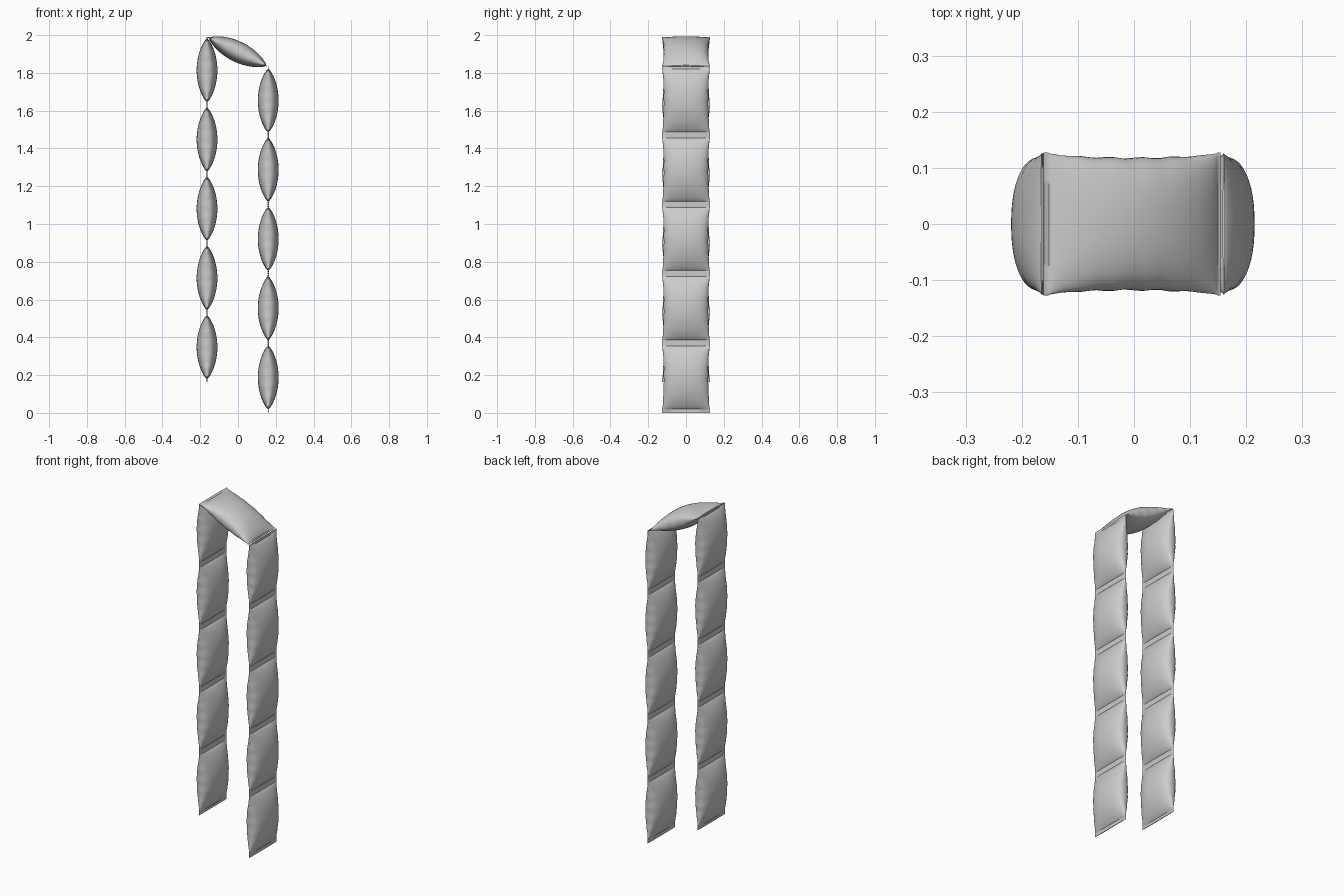
import bpy, bmesh, math
from mathutils import Matrix, Vector

if "Cube" in bpy.data.objects:
    bpy.data.objects.remove(bpy.data.objects["Cube"])

foil = bpy.data.materials.new("grey foil")
foil.diffuse_color = (0.6, 0.6, 0.6, 1)
foil.use_nodes = True
foil.node_tree.nodes["Principled BSDF"].inputs["Base Color"].default_value = foil.diffuse_color

BODY, SEAL, PITCH = 0.335, 0.0315, 0.3665   # filled length, flat seal, repeat
HALF_T, HALF_W, SIDES, STEPS = 0.055, 0.127, 48, 28


def profile(z0, count, low, high):
    """List of (z, half thickness, half width) along a chain of sachets."""
    rows = [(z0 - low, 0.002, HALF_W)]
    for i in range(count):
        for k in range(STEPS + 1):
            t = -math.cos(math.pi * k / STEPS)
            bulge = max(0.0, 1 - t * t)
            # side edges draw in where the sachet is filled, with small puckers
            w = HALF_W - 0.009 * bulge ** 0.6 + 0.0015 * bulge * math.sin(17 * t)
            rows.append((z0 + i * PITCH + BODY * (t + 1) / 2,
                         0.002 + (HALF_T - 0.002) * bulge ** 0.8, w))
        # crimped seal between sachets
        if i < count - 1:
            top = z0 + i * PITCH + BODY
            for k in range(1, 6):
                rows.append((top + SEAL * k / 6, 0.0035 if k % 2 else 0.002, HALF_W))
    rows.append((rows[-1][0] + high, 0.002, HALF_W))
    return rows


def sachets(name, rows, matrix):
    bm = bmesh.new()
    rings = []
    for z, h, w in rows:
        ring = []
        for k in range(SIDES):
            a = 2 * math.pi * k / SIDES
            c, s = math.cos(a), math.sin(a)
            ring.append(bm.verts.new((h * math.copysign(abs(c) ** 0.82, c),
                                      w * math.copysign(abs(s) ** 0.9, s), z)))
        rings.append(ring)
    for a, b in zip(rings, rings[1:]):
        for k in range(SIDES):
            n = (k + 1) % SIDES
            bm.faces.new((a[k], a[n], b[n], b[k]))
    bm.faces.new(rings[0][::-1])
    bm.faces.new(rings[-1])
    bmesh.ops.recalc_face_normals(bm, faces=bm.faces)
    mesh = bpy.data.meshes.new(name)
    bm.to_mesh(mesh)
    bm.free()
    mesh.materials.append(foil)
    ob = bpy.data.objects.new(name, mesh)
    bpy.context.collection.objects.link(ob)
    ob.matrix_world = matrix
    bpy.context.view_layer.objects.active = ob
    ob.select_set(True)
    bpy.ops.object.shade_smooth_by_angle(angle=math.radians(50))
    ob.select_set(False)


# two hanging strips
sachets("left_strip", profile(0.18, 5, 0.016, 0.008), Matrix.Translation((-0.164, 0, 0)))
sachets("right_strip", profile(0.02, 5, 0.02, 0.014), Matrix.Translation((0.16, 0, 0)))

# tilted sachet bridging the strips
start, end = Vector((-0.158, 0, 1.988)), Vector((0.154, 0, 1.836))
tilt = math.atan2(end.x - start.x, end.z - start.z)
sachets("top_sachet", profile(0.006, 1, 0.01, 0.006),
        Matrix.Translation(start) @ Matrix.Rotation(tilt, 4, 'Y'))
